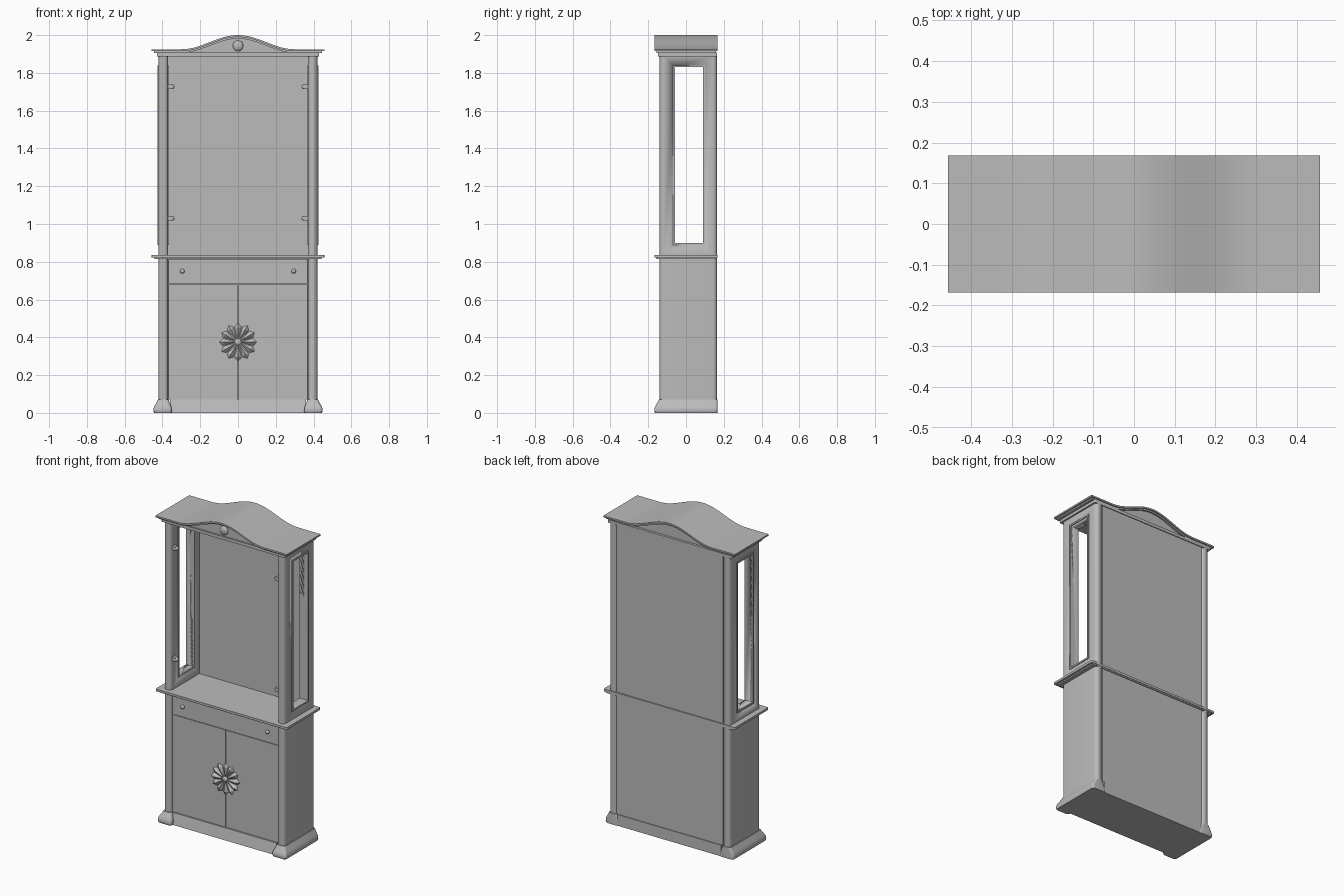
import bpy, bmesh, math
from mathutils import Matrix

cube = bpy.data.objects.get("Cube")
if cube:
    bpy.data.objects.remove(cube, do_unlink=True)

grey = bpy.data.materials.new("plain_grey")
grey.use_nodes = True
COLOUR = (0.5, 0.5, 0.5, 1)
grey.diffuse_color = COLOUR
grey.node_tree.nodes["Principled BSDF"].inputs["Base Color"].default_value = COLOUR


def finish(name, bm, mirror=False, smooth=True):
    """Turn a bmesh into a named, shaded object, optionally mirrored in x."""
    bmesh.ops.recalc_face_normals(bm, faces=bm.faces)
    mesh = bpy.data.meshes.new(name)
    bm.to_mesh(mesh)
    bm.free()
    mesh.materials.append(grey)
    obj = bpy.data.objects.new(name, mesh)
    bpy.context.collection.objects.link(obj)
    bpy.ops.object.select_all(action="DESELECT")
    obj.select_set(True)
    bpy.context.view_layer.objects.active = obj
    if smooth:
        bpy.ops.object.shade_smooth_by_angle(angle=math.radians(35))
    if mirror:
        obj.modifiers.new("Mirror", "MIRROR").use_mirror_merge = False
    return obj


def outline(x0, x1, y0, y1, r):
    """Rectangle, rounded when r is above zero."""
    if not r:
        return [(x0, y0), (x1, y0), (x1, y1), (x0, y1)]
    corners = [(x1 - r, y1 - r), (x0 + r, y1 - r), (x0 + r, y0 + r), (x1 - r, y0 + r)]
    return [(cx + r * math.cos(a), cy + r * math.sin(a))
            for q, (cx, cy) in enumerate(corners)
            for a in [math.pi / 2 * (q + s / 5) for s in range(6)]]


def loft(name, rings, r=0, mirror=False):
    """Stack of rectangles (z, x0, x1, y0, y1), closed at both ends."""
    bm = bmesh.new()
    loops = [[bm.verts.new((x, y, z)) for x, y in outline(*rect, r)] for z, *rect in rings]
    for a, b in zip(loops, loops[1:]):
        for i in range(len(a)):
            j = (i + 1) % len(a)
            bm.faces.new((a[i], a[j], b[j], b[i]))
    bm.faces.new(loops[0])
    bm.faces.new(loops[-1])
    return finish(name, bm, mirror)


def box(name, x0, x1, y0, y1, z0, z1, r=0, mirror=False):
    return loft(name, [(z0, x0, x1, y0, y1), (z1, x0, x1, y0, y1)], r, mirror)


def arch(x):
    """Height of the ogee crown at x."""
    return 1.925 + 0.0375 * (1 + math.cos(math.pi * min(abs(x) / 0.3, 1)))


def arched_slab(name, half, y0, y1, drop, bottom):
    """Strip under the crown curve; bottom gives the lower height at x."""
    bm = bmesh.new()
    xs = [half * (i / 24 - 1) for i in range(49)]
    rows = [[bm.verts.new((x, y, z)) for x in xs for z in (arch(x) - drop, bottom(x))]
            for y in (y0, y1)]
    f, b = rows
    for i in range(0, len(f) - 2, 2):
        bm.faces.new((f[i], f[i + 1], f[i + 3], f[i + 2]))
        bm.faces.new((b[i], b[i + 1], b[i + 3], b[i + 2]))
        bm.faces.new((f[i], f[i + 2], b[i + 2], b[i]))
        bm.faces.new((f[i + 1], f[i + 3], b[i + 3], b[i + 1]))
    for i in (0, -2):
        bm.faces.new((f[i], f[i + 1], b[i + 1], b[i]))
    return finish(name, bm)


def dome(name, x, y, z, radius, depth, mirror=False):
    bm = bmesh.new()
    bmesh.ops.create_uvsphere(bm, u_segments=20, v_segments=10, radius=1)
    bm.transform(Matrix.Translation((x, y, z)) @ Matrix.Diagonal((radius, depth, radius, 1)))
    return finish(name, bm, mirror)


FRONT, BACK = -0.14, 0.165
IN, OUT = 0.37, 0.42

# Base: flared side feet and a plinth between them
flare = [(0, 0.024), (0.008, 0.028), (0.025, 0.027), (0.04, 0.02), (0.055, 0.011), (0.07, 0.004)]
loft("side_foot", [(z, IN - g * 0.7, OUT + g, FRONT - g, BACK + 0.003) for z, g in flare],
     r=0.015, mirror=True)
loft("plinth", [(0, -0.36, 0.36, -0.145, BACK), (0.07, -0.36, 0.36, -0.13, BACK)])

# Lower cabinet
box("lower_side", IN, OUT, FRONT, BACK, 0.07, 0.82, r=0.022, mirror=True)
box("lower_carcass", -IN, IN, -0.11, 0.16, 0.07, 0.82)
box("door", 0.0015, IN - 0.001, -0.122, -0.11, 0.071, 0.681, mirror=True)
box("drawer_front", -IN + 0.001, IN - 0.001, -0.124, -0.11, 0.685, 0.813)
dome("drawer_knob", 0.295, -0.129, 0.75, 0.012, 0.011, mirror=True)

# Rosette: ridged pointed petals around a small boss
bm = bmesh.new()
PETALS = 12
for k in range(PETALS):
    turn = 2 * math.pi * k / PETALS

    def point(r, degrees, y):
        a = turn + math.radians(degrees)
        return bm.verts.new((r * math.sin(a), y, 0.375 + r * math.cos(a)))

    root, tip = point(0.012, 0, -0.128), point(0.1, 0, -0.125)
    left, right = point(0.083, -14, -0.121), point(0.083, 14, -0.121)
    ridge = point(0.075, 0, -0.139)
    for a, b in ((root, left), (left, tip), (tip, right), (right, root)):
        bm.faces.new((a, b, ridge))
finish("rosette", bm, smooth=False)
dome("rosette_boss", 0, -0.128, 0.375, 0.018, 0.01)

# Counter with a stepped lower edge
box("counter_moulding", -0.443, 0.443, -0.155, BACK, 0.814, 0.824, r=0.006)
box("counter", -0.457, 0.457, -0.168, 0.168, 0.822, 0.836, r=0.006)

# Upper side walls with a tall window opening
wall = box("upper_side", IN, OUT, FRONT, BACK, 0.836, 1.892, r=0.022)
cutter = box("window_cutter", 0.3, 0.5, -0.058, 0.09, 0.9, 1.83)
cut = wall.modifiers.new("Window", "BOOLEAN")
cut.operation = "DIFFERENCE"
cut.solver = "EXACT"
cut.object = cutter
bpy.context.view_layer.objects.active = wall
bpy.ops.object.modifier_apply(modifier=cut.name)
bpy.data.objects.remove(cutter, do_unlink=True)
wall.modifiers.new("Mirror", "MIRROR").use_mirror_merge = False

# Thin rim around each window
X0, X1, W = IN - 0.004, OUT + 0.005, 0.01
for name, y0, y1, z0, z1 in (
        ("window_rim_front", -0.058 - W, -0.058, 0.9 - W, 1.83 + W),
        ("window_rim_back", 0.09, 0.09 + W, 0.9 - W, 1.83 + W),
        ("window_rim_bottom", -0.058, 0.09, 0.9 - W, 0.9),
        ("window_rim_top", -0.058, 0.09, 1.83, 1.83 + W)):
    box(name, X0, X1, y0, y1, z0, z1, mirror=True)

# Back panel and glass clips
box("upper_back_panel", -IN, IN, 0.145, 0.16, 0.836, 1.892)
for level, z in (("lower", 1.03), ("upper", 1.727)):
    box(level + "_clip", 0.348, IN, -0.125, -0.1, z - 0.012, z + 0.012, mirror=True)
    dome(level + "_clip_end", 0.348, -0.1125, z, 0.012, 0.0125, mirror=True)

# Cornice and arched crown
box("cornice_beam", -0.43, 0.43, -0.148, BACK, 1.888, 1.907, r=0.006)
arched_slab("crown_panel", 0.425, -0.138, 0.15, 0.015, lambda x: 1.9)
arched_slab("crown_moulding", 0.445, -0.157, 0.16, 0.008, lambda x: arch(x) - 0.019)
arched_slab("crown_top", 0.457, -0.168, 0.168, 0, lambda x: arch(x) - 0.01)
dome("crown_medallion", 0, -0.138, 1.943, 0.028, 0.014)
